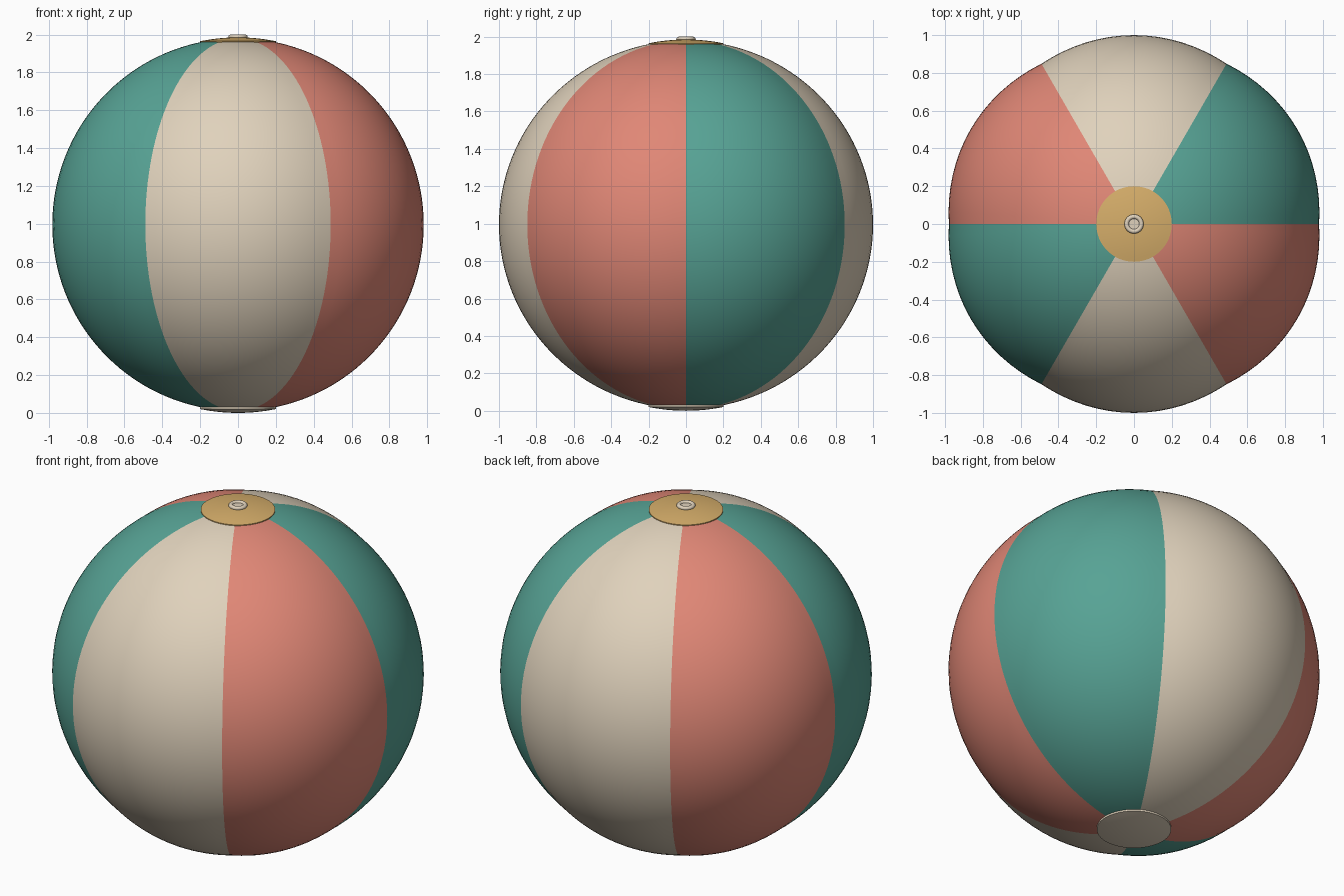
import bpy, bmesh, math

if "Cube" in bpy.data.objects:
    bpy.data.objects.remove(bpy.data.objects["Cube"])

CENTRE = 0.995  # height of the ball centre


def material(name, rgb):
    """Flat colour from 0-255 display values."""
    lin = [c / 255 / 12.92 if c < 11 else ((c / 255 + 0.055) / 1.055) ** 2.4 for c in rgb]
    m = bpy.data.materials.new(name)
    m.diffuse_color = (*lin, 1)
    m.use_nodes = True
    m.node_tree.nodes["Principled BSDF"].inputs["Base Color"].default_value = m.diffuse_color
    return m


coral = material("coral", (224, 135, 118))
teal = material("teal", (87, 163, 149))
cream = material("cream", (224, 210, 188))
gold = material("gold", (214, 174, 106))


def finish(bm, name, mat, angle=40):
    bmesh.ops.recalc_face_normals(bm, faces=bm.faces)
    me = bpy.data.meshes.new(name)
    bm.to_mesh(me)
    bm.free()
    me.materials.append(mat)
    ob = bpy.data.objects.new(name, me)
    bpy.context.collection.objects.link(ob)
    bpy.context.view_layer.objects.active = ob
    bpy.ops.object.select_all(action='DESELECT')
    ob.select_set(True)
    bpy.ops.object.shade_smooth_by_angle(angle=math.radians(angle))
    return ob


def panel(index, mat, across=16, down=64):
    """One inflated gore, bulging slightly between its two seams."""
    bm = bmesh.new()
    rows = []
    for j in range(down + 1):
        p = 0.08 + (math.pi - 0.16) * j / down
        row = []
        for i in range(across + 1):
            t = i / across
            a = (index + t) * math.pi / 3
            r = math.sin(p) * (0.98 + 0.02 * math.sin(math.pi * t))
            row.append(bm.verts.new((r * math.cos(a), r * math.sin(a),
                                     CENTRE + 0.985 * math.cos(p))))
        rows.append(row)
    for r0, r1 in zip(rows, rows[1:]):
        for i in range(across):
            bm.faces.new((r0[i], r1[i], r1[i + 1], r0[i + 1]))
    ob = finish(bm, f"panel_{index + 1}", mat)
    # point the open shell outwards
    f = ob.data.polygons[len(ob.data.polygons) // 2]
    if f.normal.x * f.center.x + f.normal.y * f.center.y < 0:
        ob.data.flip_normals()


def lathe(name, profile, mat, steps=64):
    """Turn an (r, z) profile around the z axis."""
    bm = bmesh.new()
    vs = [bm.verts.new((r, 0, z)) for r, z in profile]
    es = [bm.edges.new(pair) for pair in zip(vs, vs[1:])]
    bmesh.ops.spin(bm, geom=vs + es, cent=(0, 0, 0), axis=(0, 0, 1),
                   angle=2 * math.pi, steps=steps)
    bmesh.ops.remove_doubles(bm, verts=bm.verts, dist=1e-5)
    return finish(bm, name, mat)


def cap(name, radius, side, mat):
    """Thin domed disc covering the panel tips."""
    rs = [0.2 * k / 8 for k in range(9)]
    outer = [(r, CENTRE + side * math.sqrt(radius ** 2 - r * r)) for r in rs]
    inner = [(r, z - side * 0.012) for r, z in reversed(outer)]
    lathe(name, outer + inner, mat)


# Six alternating panels
for k, colour in enumerate([teal, cream, coral] * 2):
    panel(k, colour)

# End caps
cap("top_cap", 0.99, 1, gold)
cap("bottom_cap", 0.995, -1, cream)

# Inflation valve: raised ring with a plug inside
ring = [(0.039 + 0.012 * math.cos(a), 1.988 + 0.012 * math.sin(a))
        for a in [2 * math.pi * k / 12 for k in range(13)]]
lathe("valve_ring", ring, cream, 32)
lathe("valve_plug", [(0, 1.99), (0.028, 1.99), (0.028, 1.975), (0, 1.975)], cream, 32)
